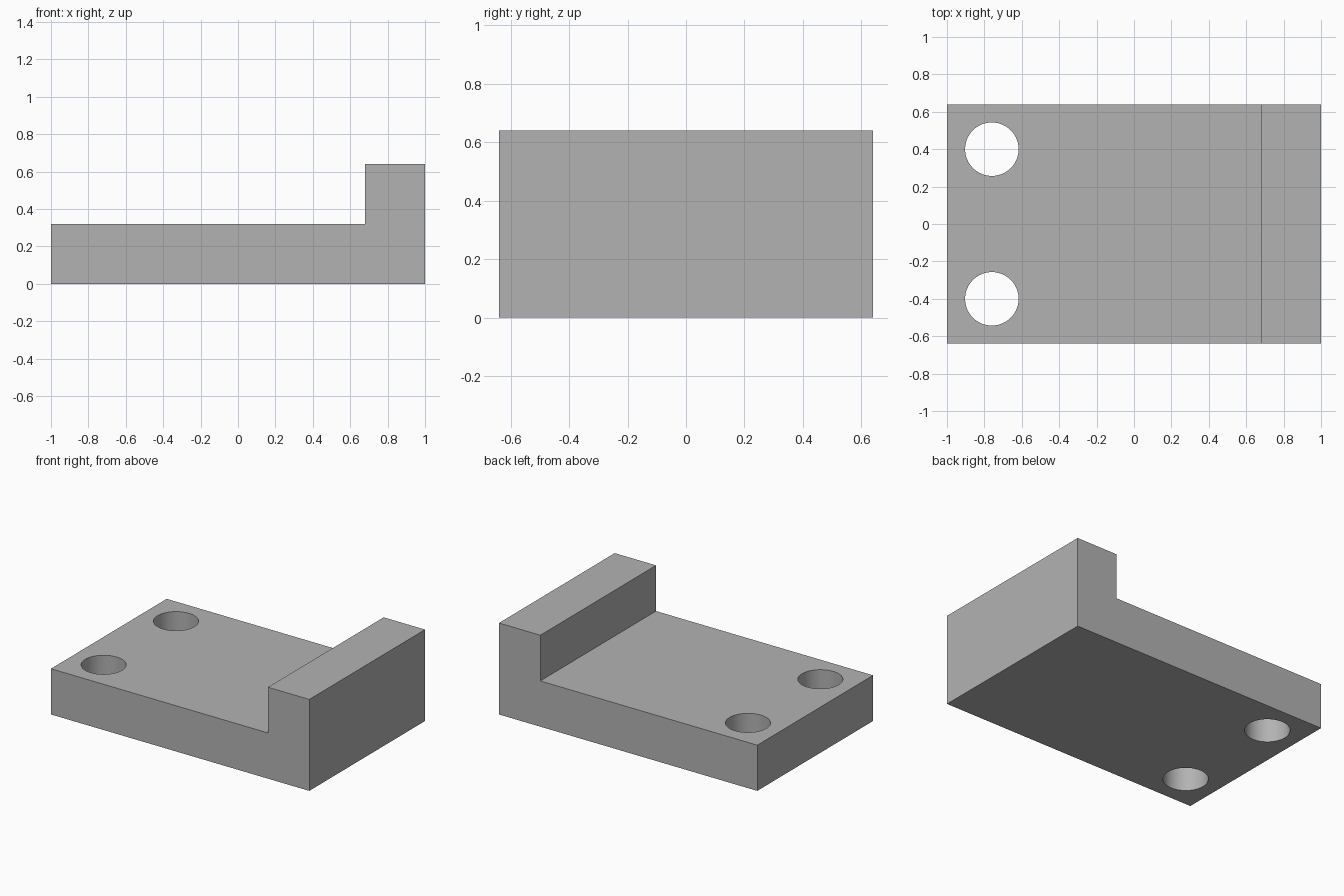
import bpy
import bmesh

if "Cube" in bpy.data.objects:
    bpy.data.objects.remove(bpy.data.objects["Cube"], do_unlink=True)

LENGTH, WIDTH = 2.0, 1.28
BASE_TOP, LIP_TOP, LIP_X = 0.32, 0.64, 0.68
HOLE_X, HOLE_Y, HOLE_R = -0.76, 0.40, 0.143

grey = bpy.data.materials.new("plain_grey")
grey.use_nodes = True
color = (0.45, 0.45, 0.45, 1.0)
grey.diffuse_color = color
grey.node_tree.nodes["Principled BSDF"].inputs["Base Color"].default_value = color

# L-shaped side profile, extruded across the width
half = LENGTH / 2
profile = [(-half, 0), (half, 0), (half, LIP_TOP), (LIP_X, LIP_TOP),
           (LIP_X, BASE_TOP), (-half, BASE_TOP)]
bm = bmesh.new()
side = bm.faces.new([bm.verts.new((x, -WIDTH / 2, z)) for x, z in profile])
extruded = bmesh.ops.extrude_face_region(bm, geom=[side])["geom"]
bmesh.ops.translate(bm, vec=(0, WIDTH, 0),
                    verts=[v for v in extruded if isinstance(v, bmesh.types.BMVert)])
bmesh.ops.recalc_face_normals(bm, faces=bm.faces)
mesh = bpy.data.meshes.new("bracket")
bm.to_mesh(mesh)
bm.free()
mesh.materials.append(grey)
bracket = bpy.data.objects.new("bracket", mesh)
bpy.context.collection.objects.link(bracket)


def drill_hole(y):
    """Cut a round through-hole in the base plate."""
    bpy.ops.mesh.primitive_cylinder_add(vertices=64, radius=HOLE_R, depth=1,
                                        location=(HOLE_X, y, BASE_TOP / 2))
    cutter = bpy.context.object
    cutter.name = "hole_cutter"
    cutter.hide_render = True
    cutter.data.materials.append(grey)
    cut = bracket.modifiers.new("hole", 'BOOLEAN')
    cut.operation = 'DIFFERENCE'
    cut.solver = 'EXACT'
    cut.object = cutter
    bpy.ops.object.select_all(action='DESELECT')
    bracket.select_set(True)
    bpy.context.view_layer.objects.active = bracket
    bpy.ops.object.modifier_apply(modifier=cut.name)
    bpy.data.objects.remove(cutter, do_unlink=True)


# Mirrored pair of mounting holes
for sign in (-1, 1):
    drill_hole(sign * HOLE_Y)

# Smooth hole walls, crisp block edges
bpy.ops.object.shade_smooth_by_angle()
